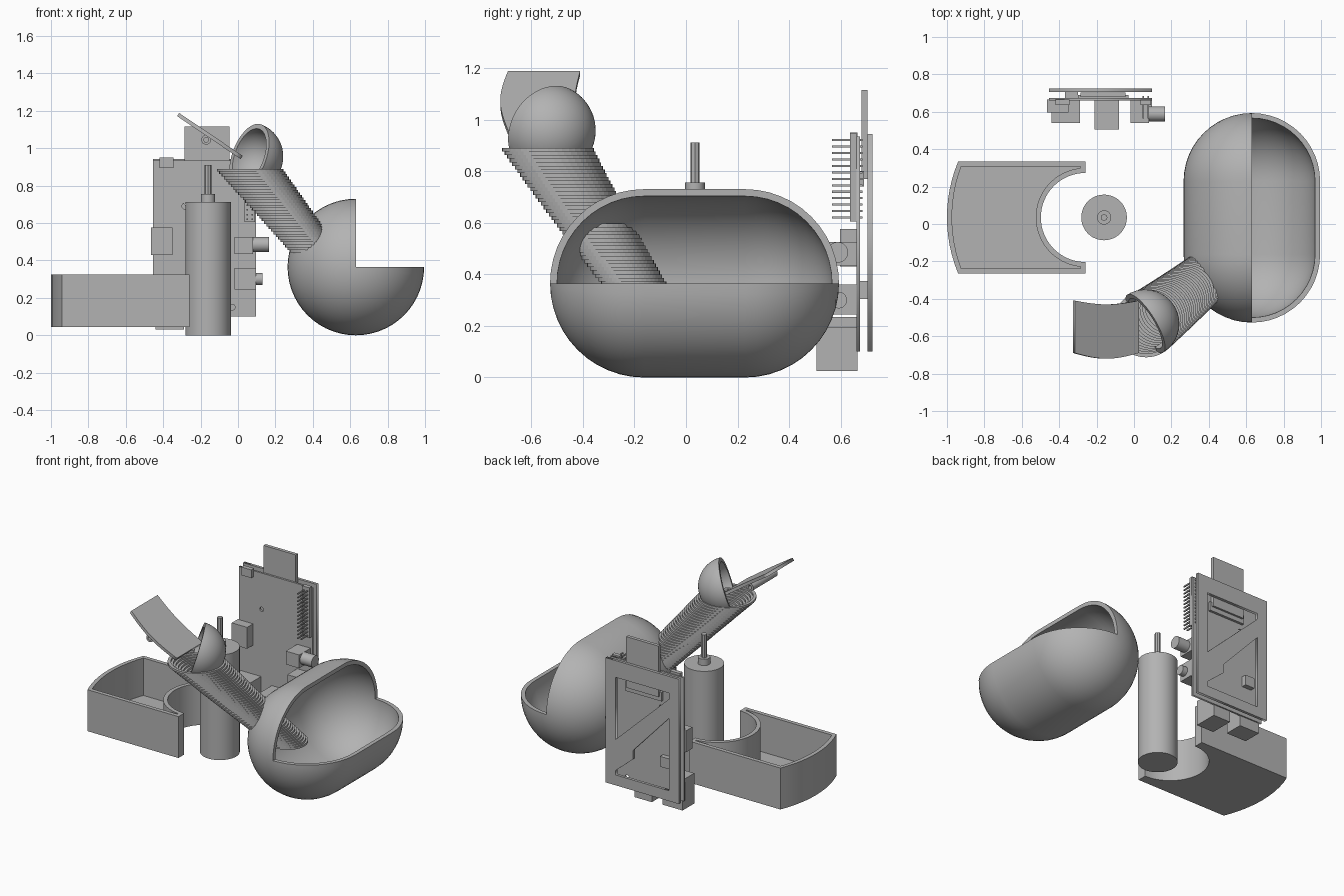
import bpy, bmesh
from math import sin, cos, pi, radians
from mathutils import Matrix, Vector

if "Cube" in bpy.data.objects:
    bpy.data.objects.remove(bpy.data.objects["Cube"])

grey = bpy.data.materials.new("plain grey")
grey.use_nodes = True
grey.diffuse_color = (0.45, 0.45, 0.45, 1)
grey.node_tree.nodes["Principled BSDF"].inputs["Base Color"].default_value = (0.45, 0.45, 0.45, 1)


def add(name, bm, matrix=Matrix(), smooth=False):
    """Turn a bmesh into a finished object."""
    bmesh.ops.transform(bm, matrix=matrix, verts=bm.verts)
    bmesh.ops.remove_doubles(bm, verts=bm.verts, dist=1e-5)
    bmesh.ops.recalc_face_normals(bm, faces=bm.faces)
    mesh = bpy.data.meshes.new(name)
    bm.to_mesh(mesh)
    bm.free()
    mesh.materials.append(grey)
    ob = bpy.data.objects.new(name, mesh)
    bpy.context.collection.objects.link(ob)
    if smooth:
        bpy.ops.object.select_all(action='DESELECT')
        ob.select_set(True)
        bpy.context.view_layer.objects.active = ob
        bpy.ops.object.shade_smooth_by_angle(angle=radians(30))
    return ob


def loft(rings, closed=True, wrap=False, caps=False):
    """Skin a list of equal-length point rings."""
    bm = bmesh.new()
    rows = [[bm.verts.new(p) for p in ring] for ring in rings]
    n = len(rows[0])
    pairs = list(zip(rows, rows[1:])) + ([(rows[-1], rows[0])] if wrap else [])
    for a, b in pairs:
        for i in range(n if closed else n - 1):
            j = (i + 1) % n
            bm.faces.new((a[i], a[j], b[j], b[i]))
    if caps:
        bm.faces.new(rows[0])
        bm.faces.new(rows[-1])
    return bm


def lathe(profile, segs=48, sweep=2 * pi, closed=False):
    """Revolve (radius, height) points about local z."""
    full = sweep > 6.28
    angles = [sweep * i / segs for i in range(segs if full else segs + 1)]
    rings = [[(r * cos(a), r * sin(a), h) for r, h in profile] for a in angles]
    return loft(rings, closed, full, not full)


def aim(origin, direction):
    return Matrix.Translation(origin) @ Vector(direction).to_track_quat('Z', 'Y').to_matrix().to_4x4()


def rod(name, origin, direction, radius, length, segs=32):
    profile = [(0, 0), (radius, 0), (radius, length), (0, length)]
    return add(name, lathe(profile, segs), aim(origin, direction), True)


def boxes(name, bounds):
    """One mesh of boxes, each given as x, y and z ranges."""
    bm = bmesh.new()
    for (x0, x1), (y0, y1), (z0, z1) in bounds:
        m = Matrix.Translation(((x0 + x1) / 2, (y0 + y1) / 2, (z0 + z1) / 2))
        m = m @ Matrix.Diagonal((x1 - x0, y1 - y0, z1 - z0, 1))
        bmesh.ops.create_cube(bm, size=1, matrix=m)
    return add(name, bm)


def plate(name, outlines, thickness, matrix):
    """Flat sheet from 2D outlines; outlines after the first are holes."""
    cu = bpy.data.curves.new(name + "_outline", 'CURVE')
    cu.dimensions, cu.fill_mode, cu.extrude = '2D', 'BOTH', thickness / 2
    for pts in outlines:
        sp = cu.splines.new('POLY')
        sp.points.add(len(pts) - 1)
        for p, (x, y) in zip(sp.points, pts):
            p.co = (x, y, 0, 1)
        sp.use_cyclic_u = True
    helper = bpy.data.objects.new(name + "_outline", cu)
    bpy.context.collection.objects.link(helper)
    bpy.context.view_layer.update()
    mesh = bpy.data.meshes.new_from_object(helper.evaluated_get(bpy.context.evaluated_depsgraph_get()))
    bpy.data.objects.remove(helper)
    bm = bmesh.new()
    bm.from_mesh(mesh)
    bpy.data.meshes.remove(mesh)
    return add(name, bm, matrix)


def circle(x, y, r, n=32):
    return [(x + r * cos(2 * pi * i / n), y + r * sin(2 * pi * i / n)) for i in range(n)]


def arc(r, a0, a1, h=0, n=12):
    return [(r * cos(a0 + (a1 - a0) * i / n), h + r * sin(a0 + (a1 - a0) * i / n)) for i in range(n + 1)]


# Capsule bowl: a hollow shell with one upper quarter cut away
def capsule(r, half=0.195):
    return arc(r, -pi / 2, 0, -half) + arc(r, 0, pi / 2, half)

bowl = lathe(capsule(0.365) + capsule(0.338)[::-1], 42, 1.5 * pi)
add("capsule_bowl", bowl, Matrix.Translation((0.63, 0.033, 0.365)) @ Matrix.Rotation(-pi / 2, 4, 'X'), True)

# Stepped hollow chute: stacked slices leaning into the bowl
STEPS, TOP, DROP = 40, 0.89, 0.56
outer, inner = [], []
for i in range(STEPS):
    t = DROP * i / STEPS
    cx, cy, r = 0.065 + 0.8 * t, -0.535 + 0.6 * t + 0.08 * t * t, 0.178 - 0.1 * t
    for z in (TOP - t, TOP - t - DROP / STEPS):
        outer.append([(x, y, z) for x, y in circle(cx, cy, r, 40)])
        inner.append([(x, y, z) for x, y in circle(cx, cy, r - 0.02, 40)])
add("stepped_chute", loft(outer + inner[::-1], wrap=True))

# Half-ball hood on top of the chute, trimmed at the chute rim
hood = lathe(arc(0.182, pi / 2, 0) + arc(0.155, 0, pi / 2))
bmesh.ops.transform(hood, matrix=aim((0.06, -0.532, 0.957), (0.81, 0.5, -0.3)), verts=hood.verts)
bmesh.ops.bisect_plane(hood, geom=hood.verts[:] + hood.edges[:] + hood.faces[:],
                       plane_co=(0, 0, 0.88), plane_no=(0, 0, -1), clear_outer=True)
add("hood", hood, smooth=True)

# Sloping flap with curved sides, and its hinge sleeve
steps = [i / 12 for i in range(13)]
flap = [(0.41 * s, -0.69 - 0.03 * sin(pi * s)) for s in steps]
flap += [(0.41 * s, -0.41 - 0.02 * sin(pi * s)) for s in reversed(steps)]
plate("flap", [flap], 0.02, Matrix.Translation((-0.32, 0, 1.18)) @ Matrix.Rotation(radians(34), 4, 'Y'))
sleeve = [(0.026, 0), (0.026, 0.26), (0.013, 0.26), (0.013, 0)]
add("hinge_sleeve", lathe(sleeve, 24, closed=True), aim((-0.17, -0.70, 1.045), (0, 1, 0)), True)


# Tray: open box with a bowed end and a round bite for the motor
def tray_ring(d, z):
    hw, big, bite = 0.3 - d, 0.78, 0.238 + d
    pts = []
    for i in range(13):
        y = hw - 2 * hw * i / 12
        pts.append((-1 + d + big - (big * big - y * y) ** 0.5, y))
    pts.append((-0.26 - d, -hw))
    lean = d / bite
    a0, a1 = 1.5 * pi - lean, pi / 2 + lean
    for i in range(33):
        a = a0 + (a1 - a0) * i / 32
        pts.append((-0.26 + bite * cos(a), bite * sin(a)))
    pts.append((-0.26 - d, hw))
    return [(x, y + 0.035, z) for x, y in pts]

WALL = 0.027
add("tray", loft([tray_ring(0, 0.045), tray_ring(0, 0.325), tray_ring(WALL, 0.325),
                  tray_ring(WALL, 0.045 + WALL)], caps=True), smooth=True)

# Motor with boss and shaft
for name, z, r, h, segs in (("motor_body", 0, 0.122, 0.712, 48), ("motor_boss", 0.71, 0.038, 0.045, 32),
                            ("motor_shaft", 0.75, 0.018, 0.16, 8)):
    rod(name, (-0.16, 0.035, z), (0, 0, 1), r, h, segs)

# Circuit board and back frame, drawn in x and z
def upright(y):
    return Matrix.Translation((0, y, 0)) @ Matrix.Rotation(pi / 2, 4, 'X')

def rect(x0, x1, z0, z1):
    return [(x0, z0), (x1, z0), (x1, z1), (x0, z1)]

mounts = [circle(x, z, 0.015, 16) for x, z in ((-0.285, 0.69), (-0.03, 0.15))]
plate("circuit_board", [rect(-0.455, 0.095, 0.1, 0.935)] + mounts, 0.013, upright(0.667))
upper_window = [(0.02, 0.83), (-0.38, 0.83), (-0.38, 0.79), (0.02, 0.41)]
lower_window = [(-0.38, 0.66), (-0.38, 0.17), (0.02, 0.17), (0.02, 0.2), (-0.11, 0.31), (-0.11, 0.37)]
plate("back_frame", [rect(-0.455, 0.095, 0.1, 0.943), upper_window, lower_window], 0.019, upright(0.714))

# Parts on the board
boxes("memory_card", [((-0.285, -0.045), (0.68, 0.703), (0.77, 1.115))])
boxes("card_slot", [((-0.3, -0.03), (0.672, 0.69), (0.74, 0.8))])
boxes("spacer", [((-0.37, -0.3), (0.67, 0.706), (0.305, 0.375))])
boxes("small_connector", [((-0.42, -0.345), (0.635, 0.665), (0.895, 0.95))])
boxes("side_connector", [((-0.465, -0.35), (0.597, 0.665), (0.43, 0.575))])
boxes("corner_port", [((-0.44, -0.29), (0.54, 0.665), (0.03, 0.235))])
boxes("bottom_port", [((-0.21, -0.08), (0.505, 0.665), (0.025, 0.195))])
boxes("upper_jack", [((-0.02, 0.08), (0.54, 0.665), (0.435, 0.525))])
boxes("lower_jack", [((-0.02, 0.095), (0.555, 0.665), (0.245, 0.36))])
rod("upper_jack_barrel", (0.08, 0.588, 0.485), (1, 0, 0), 0.04, 0.085)
rod("lower_jack_barrel", (0.095, 0.592, 0.3), (1, 0, 0), 0.032, 0.035)

# Pin header with two rows of pins
boxes("pin_header", [((0.035, 0.09), (0.635, 0.663), (0.605, 0.945))])
pins = []
for x in (0.05, 0.075):
    for i in range(13):
        z = 0.62 + 0.025 * i
        pins.append(((x - 0.004, x + 0.004), (0.565, 0.685), (z - 0.004, z + 0.004)))
boxes("header_pins", pins)
